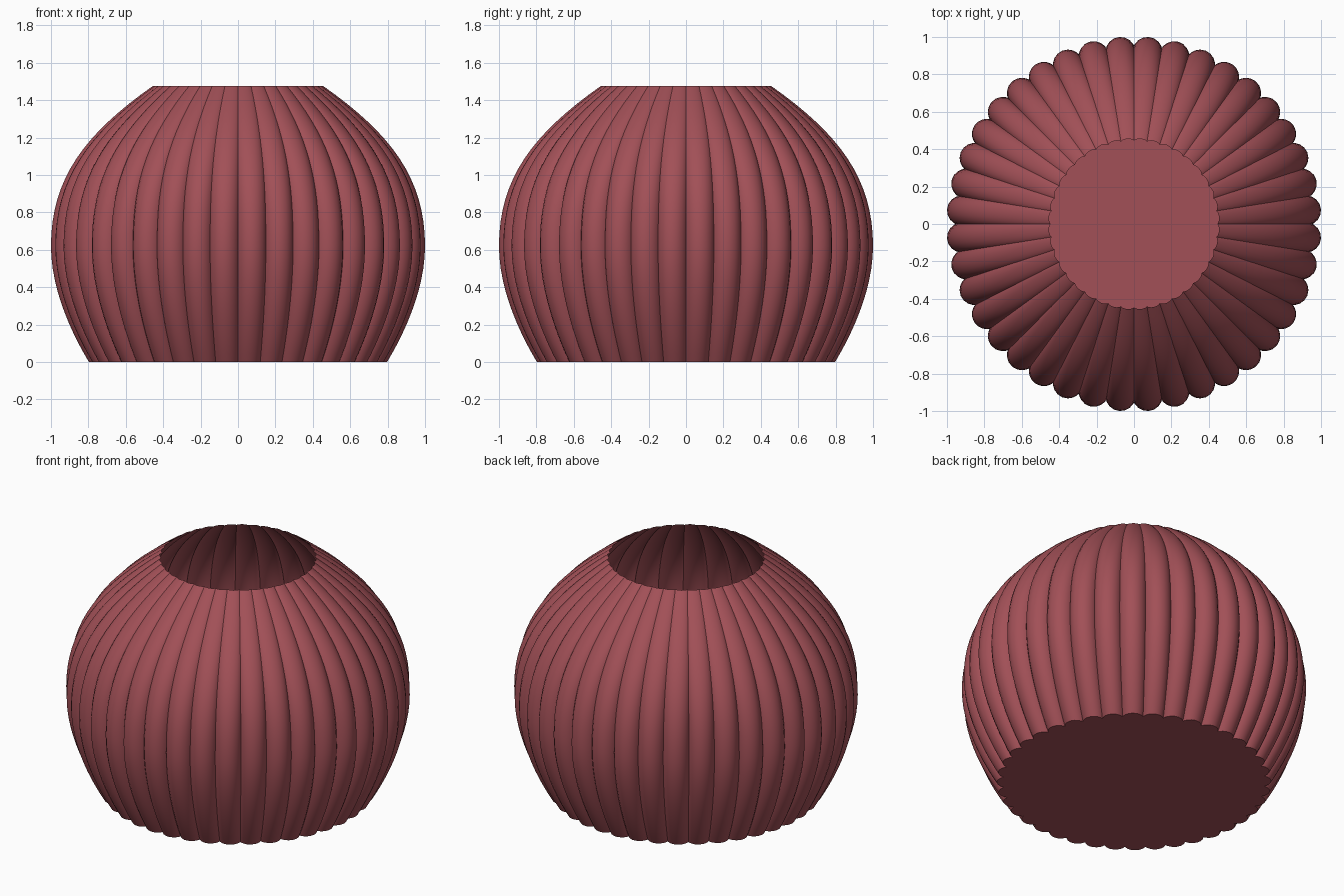
import bpy, bmesh, math
from mathutils import Vector
from mathutils.geometry import interpolate_bezier

if "Cube" in bpy.data.objects:
    bpy.data.objects.remove(bpy.data.objects["Cube"])

LOBES, SEG = 40, 8            # flutes around the pot, segments per flute
HALF = math.pi / LOBES
HEIGHT = 1.476

# Outer silhouette (radius, height): foot to belly, belly to rim
def curve(*pts, n):
    return [(p.x, p.y) for p in interpolate_bezier(*[Vector(p) for p in pts], n)]

profile = curve((0.797, 0), (0.90, 0.17), (1, 0.40), (1, 0.62), n=12)
profile += curve((1, 0.62), (1, 0.98), (0.82, 1.22), (0.455, HEIGHT), n=17)[1:]

# One flute cross-section: an arc of a small circle, as (angle, relative radius)
RHO, R = 0.923, 0.08
flute = []
for i in range(SEG):
    a = HALF * math.sin(math.pi * (i / SEG - 0.5))
    flute.append((a, (RHO * math.cos(a) + math.sqrt(R**2 - (RHO * math.sin(a))**2)) / (RHO + R)))

# Fluted wall; the flutes get shallower towards the rim
bm = bmesh.new()
rings = []
for r, z in profile:
    t = max(0.0, (z - 0.7) / (HEIGHT - 0.7))
    depth = 1 - 0.5 * t
    ring = []
    for k in range(LOBES):
        for a, f in flute:
            ang = (2 * k + 1) * HALF + a
            rad = r * 1.003 * (1 - (1 - f) * depth)
            ring.append(bm.verts.new((rad * math.cos(ang), rad * math.sin(ang), z)))
    rings.append(ring)
n = LOBES * SEG
for lo, hi in zip(rings, rings[1:]):
    for i in range(n):
        j = (i + 1) % n
        bm.faces.new((lo[i], lo[j], hi[j], hi[i]))

# Flat floor; the top stays open
bm.faces.new(rings[0][::-1])

mesh = bpy.data.meshes.new("fluted_pot")
bm.to_mesh(mesh)
bm.free()
pot = bpy.data.objects.new("fluted_pot", mesh)
bpy.context.collection.objects.link(pot)

# Dark red glaze
mat = bpy.data.materials.new("dark_red")
mat.diffuse_color = (0.36, 0.08, 0.095, 1)
mat.use_nodes = True
mat.node_tree.nodes["Principled BSDF"].inputs["Base Color"].default_value = mat.diffuse_color
mesh.materials.append(mat)

bpy.context.view_layer.objects.active = pot
pot.select_set(True)
bpy.ops.object.shade_smooth_by_angle(angle=math.radians(30))
